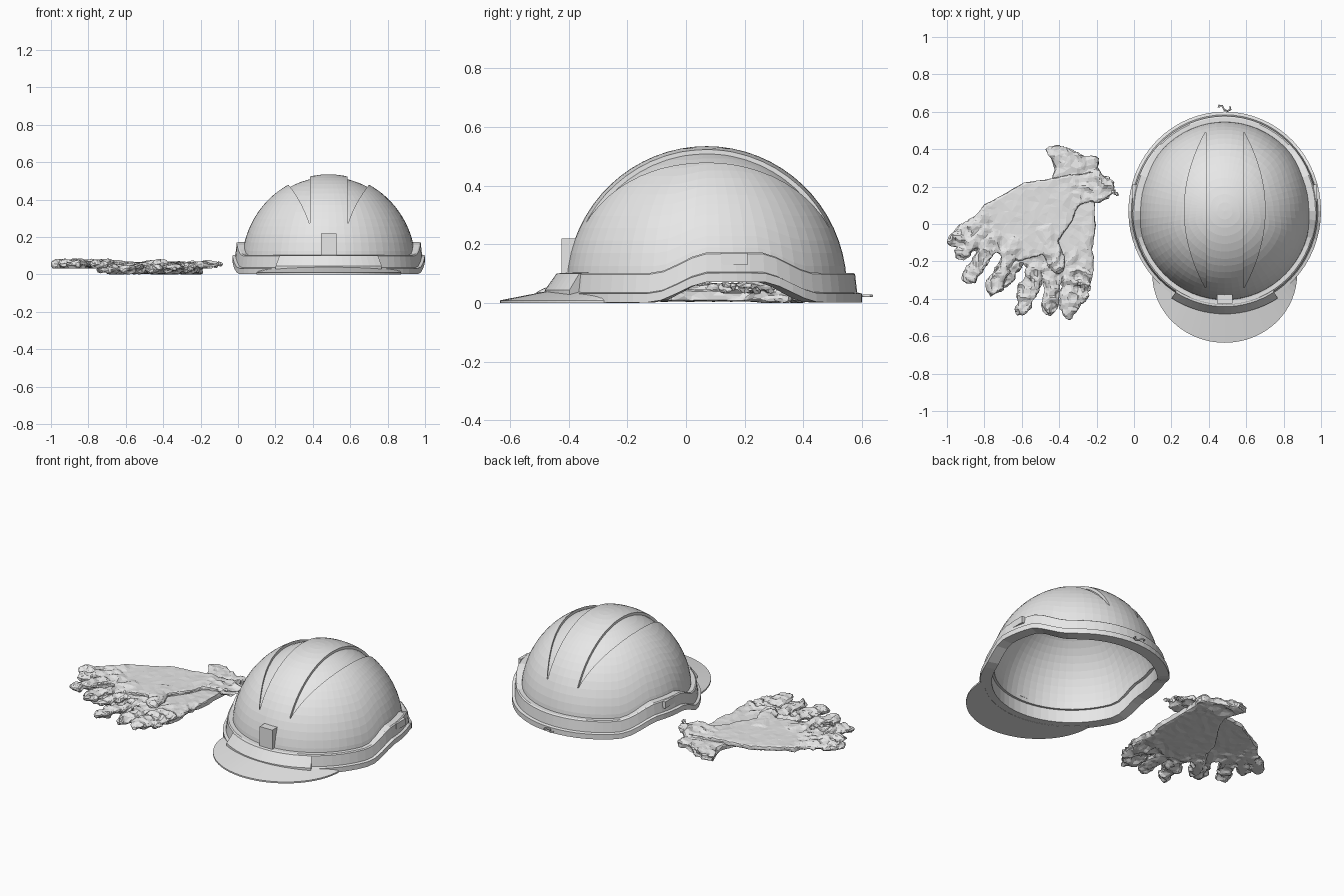
import bpy, bmesh, math
from mathutils import Vector, noise

cube = bpy.data.objects.get("Cube")
if cube:
    bpy.data.objects.remove(cube)

CX, CY = 0.485, 0.07          # helmet centre
TURN = 2 * math.pi
SEGMENTS = 64

grey = bpy.data.materials.new("plain_grey")
grey.use_nodes = True
grey.diffuse_color = (0.8, 0.8, 0.8, 1)
grey.node_tree.nodes["Principled BSDF"].inputs["Base Color"].default_value = (0.8, 0.8, 0.8, 1)


def sweep(bm, sections, loop=False):
    """Skin a row of closed cross-sections; cap the ends unless looped."""
    rows = [[bm.verts.new(p) for p in s] for s in sections]
    n = len(rows[0])
    pairs = list(zip(rows, rows[1:]))
    if loop:
        pairs.append((rows[-1], rows[0]))
    else:
        bm.faces.new(rows[0])
        bm.faces.new(rows[-1])
    for a, b in pairs:
        for j in range(n):
            k = (j + 1) % n
            bm.faces.new((a[j], a[k], b[k], b[j]))


def finish(name, bm):
    bmesh.ops.remove_doubles(bm, verts=bm.verts, dist=1e-5)
    bmesh.ops.recalc_face_normals(bm, faces=bm.faces)
    mesh = bpy.data.meshes.new(name)
    bm.to_mesh(mesh)
    bm.free()
    mesh.materials.append(grey)
    obj = bpy.data.objects.new(name, mesh)
    bpy.context.collection.objects.link(obj)
    return obj


def apply_modifier(obj, mod):
    bpy.ops.object.select_all(action='DESELECT')
    bpy.context.view_layer.objects.active = obj
    obj.select_set(True)
    bpy.ops.object.modifier_apply(modifier=mod.name)


def box(name, size, place):
    bm = bmesh.new()
    bmesh.ops.create_cube(bm, size=1)
    bmesh.ops.scale(bm, vec=size, verts=bm.verts)
    bmesh.ops.translate(bm, vec=place, verts=bm.verts)
    return finish(name, bm)


def clamp(v):
    return max(0.0, min(1.0, v))


def around(angle, r, z):
    """Point on the slightly oval helmet plan; angle 0 is the front."""
    return (CX + r * math.sin(angle), CY - r * 1.03 * math.cos(angle), z)


def lift(angle):
    """How far the brim arches up over the ears."""
    y = CY - 0.51 * math.cos(angle)
    s = clamp(min((y + 0.12) / 0.2, (0.45 - y) / 0.2))
    return 0.07 * s * s * (3 - 2 * s)


def dome(name, outer, inner, rings=16):
    """Closed half-shell between two inward offsets."""
    sections = []
    for i in range(SEGMENTS):
        a = TURN * i / SEGMENTS
        low = math.asin((0.03 + lift(a)) / 0.485)
        side = []
        for off, order in ((outer, range(rings + 1)), (inner, range(rings, -1, -1))):
            for k in order:
                e = low + (math.pi / 2 - low) * k / rings
                side.append(around(a, (0.465 - off) * math.cos(e),
                                   0.05 + (0.485 - off) * math.sin(e)))
        sections.append(side)
    bm = bmesh.new()
    sweep(bm, sections, loop=True)
    return finish(name, bm)


# Helmet shell: outer skin with two leaf-shaped channels, inner skin below
outer_shell = dome("helmet_outer_shell", 0, 0.015)
dome("helmet_inner_shell", 0.0145, 0.028)
bm = bmesh.new()
for side in (-1, 1):
    leaf = []
    for i in range(-12, 13):
        t = i / 12
        x0, x1 = 0.1, 0.104 + 0.112 * (1 - t * t)
        leaf.append([(CX + side * x, 0.075 + 0.415 * t, z)
                     for x, z in ((x0, 0.2), (x1, 0.2), (x1, 0.7), (x0, 0.7))])
    sweep(bm, leaf)
cutter = finish("channel_cutter", bm)
cutter.hide_render = True
cut = outer_shell.modifiers.new("channels", 'BOOLEAN')
cut.operation = 'DIFFERENCE'
cut.solver = 'EXACT'
cut.object = cutter
apply_modifier(outer_shell, cut)
bpy.data.objects.remove(cutter)

# Brim band with a lower lip, arched at both sides
rim = ((0.45, 0.002), (0.515, 0.002), (0.515, 0.032), (0.499, 0.036),
       (0.492, 0.098), (0.485, 0.103), (0.45, 0.103))
bm = bmesh.new()
sweep(bm, [[around(a, r, z + lift(a)) for r, z in rim]
           for a in (TURN * i / SEGMENTS for i in range(SEGMENTS))], loop=True)
finish("brim_band", bm)

# Raised front panel above the visor
panel = ((0.46, 0.02), (0.535, 0.02), (0.535, 0.045), (0.497, 0.1), (0.46, 0.104))
bm = bmesh.new()
sweep(bm, [[around(math.radians(d), r, z) for r, z in panel] for d in range(-32, 33, 4)])
finish("front_panel", bm)

# Visor
bm = bmesh.new()
peak = []
for i in range(-16, 17):
    t = math.pi / 2 * i / 16
    ix, iy, _ = around(t * 0.55, 0.49, 0)
    ox, oy = CX + 0.387 * math.sin(t), -0.27 - 0.365 * math.cos(t)
    peak.append([(ix, iy, 0.001), (ox, oy, 0), (ox, oy, 0.009),
                 (ix, iy, 0.03 + 0.018 * math.cos(t))])
sweep(bm, peak)
finish("visor", bm)

# Front badge block, side fittings and rear hook
box("front_block", (0.085, 0.05, 0.12), (CX, -0.4, 0.16))
for side, label in ((-1, "right"), (1, "left")):
    box(label + "_side_fitting", (0.018, 0.09, 0.04), (CX + side * 0.484, 0.165, 0.15))

hook = bpy.data.curves.new("rear_hook", 'CURVE')
hook.dimensions = '3D'
hook.bevel_depth = 0.005
hook.bevel_resolution = 1
path = ((0.452, 0.622), (0.455, 0.634), (0.472, 0.632), (0.482, 0.612),
        (0.5, 0.604), (0.516, 0.612), (0.514, 0.628))
spline = hook.splines.new('POLY')
spline.points.add(len(path) - 1)
for p, (x, y) in zip(spline.points, path):
    p.co = (x, y, 0.024, 1)
hook.materials.append(grey)
bpy.context.collection.objects.link(bpy.data.objects.new("rear_hook", hook))


def finger(bm, base, tip, width, z, seed):
    """Flattened, knobbly finger with a rounded tip."""
    a, b = Vector(base), Vector(tip)
    across = (b - a).normalized().orthogonal()
    rows = []
    for i in range(13):
        t = i / 12
        end = math.sqrt(max(0.05, 1 - max(0, (t - 0.8) / 0.2) ** 2))
        w = width * end * (1 + 0.12 * math.sin(11 * t + seed))
        c = a.lerp(b, t)
        rows.append([(c.x + across.x * w * math.cos(q), c.y + across.y * w * math.cos(q),
                      z + 0.023 * end * math.sin(q))
                     for q in (TURN * j / 10 for j in range(10))])
    sweep(bm, rows)


def glove(name, palm, fingers, low, high, smooth_spot, floor, top):
    bm = bmesh.new()
    sweep(bm, [[(x, y, z) for x, y in palm] for z in (low, high)])
    for i, (base, tip, width) in enumerate(fingers):
        finger(bm, base, tip, width, (low + high) / 2 + 0.002, i * 2)
    obj = finish(name, bm)
    mod = obj.modifiers.new("merge", 'REMESH')
    mod.mode = 'VOXEL'
    mod.voxel_size = 0.01
    apply_modifier(obj, mod)
    # Crumple the cloth, leaving the back of the hand calm
    spot = Vector(smooth_spot)
    for v in obj.data.vertices:
        rough = 0.12 + 0.88 * clamp((Vector((v.co.x, v.co.y)) - spot).length / 0.2 - 0.9)
        q = Vector((v.co.x, v.co.y, v.co.z * 2))
        fold = 0.5 - 2 * abs(noise.noise(q * 13)) + 0.5 * noise.noise(q * 34)
        v.co += v.normal * 0.02 * rough * fold
        v.co.z = max(floor, min(top, v.co.z))
    obj.data.polygons.foreach_set("use_smooth", [False] * len(obj.data.polygons))
    thin = obj.modifiers.new("facet", 'DECIMATE')
    thin.ratio = 0.3
    apply_modifier(obj, thin)


# Two work gloves lying one across the other
glove("lower_glove",
      ((-0.47, 0.4), (-0.4, 0.42), (-0.3, 0.38), (-0.19, 0.35), (-0.21, 0.26), (-0.21, 0.1),
       (-0.21, -0.05), (-0.27, -0.22), (-0.45, -0.25), (-0.62, -0.2), (-0.58, 0.0),
       (-0.45, 0.2), (-0.42, 0.3)),
      (((-0.55, -0.1), (-0.74, -0.34), 0.045), ((-0.5, -0.15), (-0.61, -0.49), 0.05),
       ((-0.42, -0.15), (-0.46, -0.49), 0.045), ((-0.33, -0.15), (-0.35, -0.51), 0.047),
       ((-0.25, 0.0), (-0.28, -0.42), 0.045)),
      0.006, 0.045, (-0.4, 0.05), 0, 0.066)
glove("upper_glove",
      ((-0.2, 0.29), (-0.4, 0.25), (-0.59, 0.22), (-0.8, 0.1), (-0.88, 0.01), (-0.8, -0.12),
       (-0.62, -0.2), (-0.45, -0.15), (-0.33, 0.02), (-0.3, 0.1), (-0.19, 0.12), (-0.09, 0.16),
       (-0.13, 0.24)),
      (((-0.78, 0.05), (-0.99, -0.11), 0.045), ((-0.78, -0.02), (-0.95, -0.18), 0.04),
       ((-0.73, -0.05), (-0.9, -0.32), 0.045), ((-0.63, -0.08), (-0.77, -0.39), 0.045),
       ((-0.48, -0.02), (-0.4, -0.26), 0.05)),
      0.038, 0.065, (-0.55, 0.08), 0.032, 0.084)
